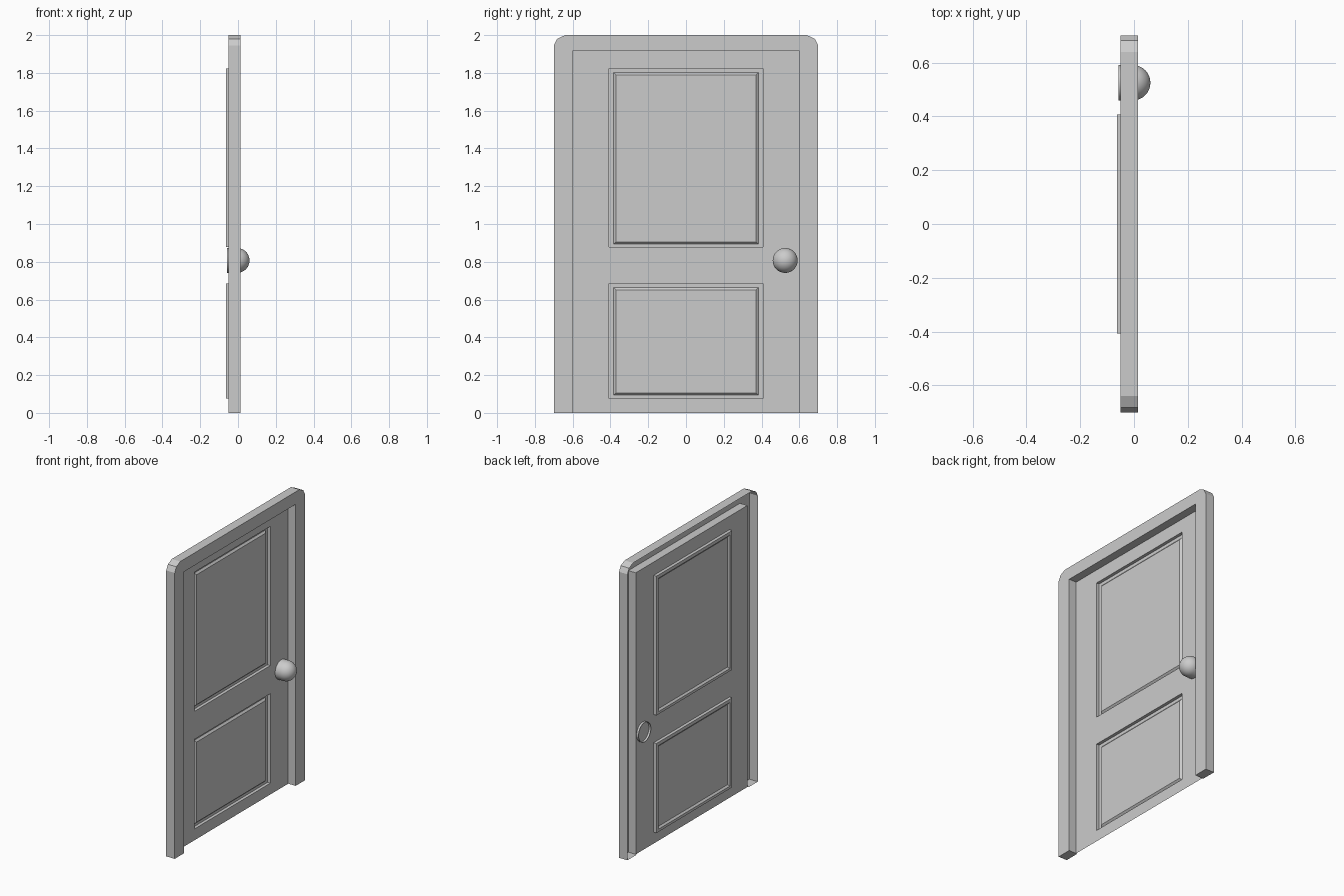
import bpy, bmesh, math

if "Cube" in bpy.data.objects:
    bpy.data.objects.remove(bpy.data.objects["Cube"])

FRONT, BACK = 0.014, -0.05      # frame depth
DOOR = -0.042                   # door leaf plane
RECESS, RAISED = -0.063, -0.052  # panel groove and raised field


def finish(name, faces, smooth=False):
    """Make an object from faces given as corner lists, merging shared corners."""
    bm = bmesh.new()
    for f in faces:
        bm.faces.new([bm.verts.new(p) for p in f])
    bmesh.ops.remove_doubles(bm, verts=bm.verts, dist=1e-5)
    me = bpy.data.meshes.new(name)
    bm.to_mesh(me)
    bm.free()
    ob = bpy.data.objects.new(name, me)
    bpy.context.collection.objects.link(ob)
    if smooth:
        bpy.context.view_layer.objects.active = ob
        ob.select_set(True)
        bpy.ops.object.shade_smooth_by_angle(angle=math.radians(35))
        ob.select_set(False)
    return ob


def wall(path, x0, x1):
    """Strip of quads along a (y, z) path between two depths."""
    return [[(x0, *a), (x0, *b), (x1, *b), (x1, *a)] for a, b in zip(path, path[1:])]


def rect(x, y, z0, z1):
    return [(x, -y, z0), (x, y, z0), (x, y, z1), (x, -y, z1)]


def ring(a, b):
    """Quads joining two four-cornered loops."""
    return [[a[i], a[(i + 1) % 4], b[(i + 1) % 4], b[i]] for i in range(4)]


# Frame: hollow casing, open at the back, clipped top corners
half = [(0.7, 0), (0.7, 1.945), (0.682, 1.98), (0.64, 2.0)]
outer = half + [(-y, z) for y, z in reversed(half)]
inner = [(-0.6, 0), (-0.6, 1.915), (0.6, 1.915), (0.6, 0)]
faces = [[(FRONT, *p) for p in outer + inner]]
faces += wall(outer, BACK, FRONT)
faces += wall(inner, DOOR, FRONT)
for s in (-1, 1):
    faces += wall([(s * 0.6, 0), (s * 0.7, 0)][::s], FRONT, BACK)
finish("door_frame", faces)

# Door leaf: flat sheet with two pressed panels
W = 0.407
cols = [-0.6, -W, W, 0.6]
rows = [0, 0.077, 0.686, 0.877, 1.824, 1.915]
faces = []
for c in range(3):
    for r in range(5):
        y0, y1, z0, z1 = cols[c], cols[c + 1], rows[r], rows[r + 1]
        if c == 1 and r in (1, 3):
            loops = [rect(DOOR, W, z0, z1), rect(RECESS, W, z0, z1),
                     rect(RECESS, W - 0.024, z0 + 0.018, z1 - 0.022),
                     rect(RAISED, W - 0.037, z0 + 0.029, z1 - 0.035)]
            for a, b in zip(loops, loops[1:]):
                faces += ring(a, b)
            faces.append(loops[-1])
        else:
            faces.append([(DOOR, y0, z0), (DOOR, y1, z0), (DOOR, y1, z1), (DOOR, y0, z1)])
finish("door_leaf", faces)

# Knob: short open tube ending in a dome
N, R, CX = 32, 0.066, -0.005
profile = [(-0.057, R)] + [(CX + R * math.sin(t), R * math.cos(t))
                           for t in (math.pi / 2 * i / 8 for i in range(8))]


def turn(x, r, k):
    a = 2 * math.pi * (k % N) / N
    return (x, 0.525 + r * math.cos(a), 0.807 + r * math.sin(a))


faces = []
for k in range(N):
    for p, q in zip(profile, profile[1:]):
        faces.append([turn(*p, k), turn(*p, k + 1), turn(*q, k + 1), turn(*q, k)])
    faces.append([turn(*profile[-1], k), turn(*profile[-1], k + 1), (CX + R, 0.525, 0.807)])
finish("door_knob", faces, smooth=True)
